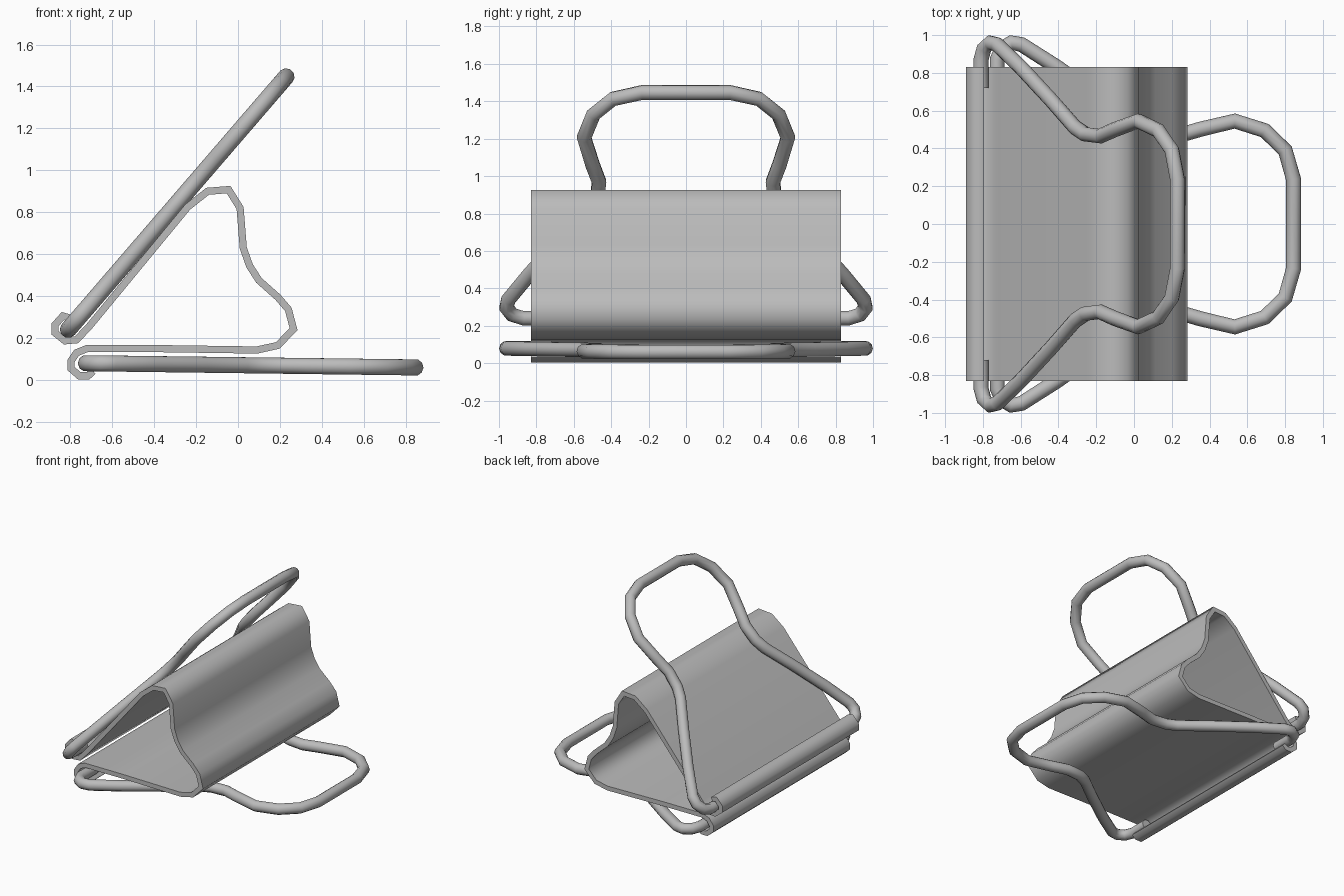
import bpy
from mathutils import Vector

cube = bpy.data.objects.get("Cube")
if cube:
    bpy.data.objects.remove(cube, do_unlink=True)

HALF_WIDTH = 0.83
SHEET = 0.034
WIRE = 0.04


def material(name, rgb):
    mat = bpy.data.materials.new(name)
    mat.use_nodes = True
    mat.diffuse_color = (*rgb, 1)
    mat.node_tree.nodes["Principled BSDF"].inputs["Base Color"].default_value = (*rgb, 1)
    return mat


steel = material("grey steel", (0.5, 0.5, 0.5))


def add_object(name, mesh):
    obj = bpy.data.objects.new(name, mesh)
    bpy.context.collection.objects.link(obj)
    mesh.materials.clear()
    mesh.materials.append(steel)
    bpy.ops.object.select_all(action="DESELECT")
    obj.select_set(True)
    bpy.context.view_layer.objects.active = obj
    return obj


# Sprung sheet: one bent profile, from the upper curl round to the lower curl
upper_curl = [(-0.80, 0.295), (-0.835, 0.305), (-0.873, 0.263), (-0.873, 0.225),
              (-0.825, 0.187), (-0.77, 0.192)]
spring = [(-0.71, 0.255), (-0.24, 0.825), (-0.145, 0.9), (-0.045, 0.908),
          (0.01, 0.82), (0.025, 0.63), (0.055, 0.545), (0.1, 0.475),
          (0.19, 0.395), (0.24, 0.337), (0.265, 0.243), (0.19, 0.165),
          (0.09, 0.143), (-0.4, 0.15)]
lower_curl = [(-0.72, 0.15), (-0.77, 0.13), (-0.797, 0.09), (-0.797, 0.055),
              (-0.757, 0.02), (-0.715, 0.02), (-0.69, 0.042)]
profile = upper_curl + spring + lower_curl

verts = [(x, side * HALF_WIDTH, z) for x, z in profile for side in (-1, 1)]
faces = [(2 * i, 2 * i + 1, 2 * i + 3, 2 * i + 2) for i in range(len(profile) - 1)]
mesh = bpy.data.meshes.new("clamp_sheet")
mesh.from_pydata(verts, [], faces)
sheet = add_object("clamp_sheet", mesh)
solid = sheet.modifiers.new("thickness", "SOLIDIFY")
solid.thickness = SHEET
solid.offset = 0
solid.use_even_offset = True
bpy.ops.object.modifier_apply(modifier=solid.name)
bpy.ops.object.shade_smooth_by_angle(angle=1.15)

# Half outline of a wire handle: distance from the hinge, and sideways offset
half_handle = [(0, 0.72), (0, 0.87), (0.025, 0.93), (0.075, 0.96), (0.13, 0.95),
               (0.32, 0.83), (0.56, 0.66), (0.76, 0.51), (0.84, 0.475),
               (0.96, 0.465), (1.08, 0.5), (1.27, 0.545), (1.43, 0.495),
               (1.54, 0.39), (1.585, 0.235)]
outline = half_handle + [(s, -y) for s, y in reversed(half_handle)]


def wire_handle(name, hinge, tip):
    hinge, tip = Vector(hinge), Vector(tip)
    reach = half_handle[-1][0]
    curve = bpy.data.curves.new(name + "_path", "CURVE")
    curve.dimensions = "3D"
    curve.bevel_depth = WIRE
    curve.bevel_resolution = 3
    curve.use_fill_caps = True
    spline = curve.splines.new("POLY")
    spline.points.add(len(outline) - 1)
    for point, (s, y) in zip(spline.points, outline):
        p = hinge.lerp(tip, s / reach)
        point.co = (p.x, y, p.z, 1)
    path = bpy.data.objects.new(name + "_path", curve)
    bpy.context.collection.objects.link(path)
    graph = bpy.context.evaluated_depsgraph_get()
    tube = bpy.data.meshes.new_from_object(path.evaluated_get(graph))
    bpy.data.objects.remove(path, do_unlink=True)
    add_object(name, tube)
    bpy.ops.object.shade_smooth_by_angle(angle=1.15)


wire_handle("upper_handle", (-0.81, 0, 0.24), (0.23, 0, 1.447))
wire_handle("lower_handle", (-0.724, 0, 0.08), (0.845, 0, 0.06))
